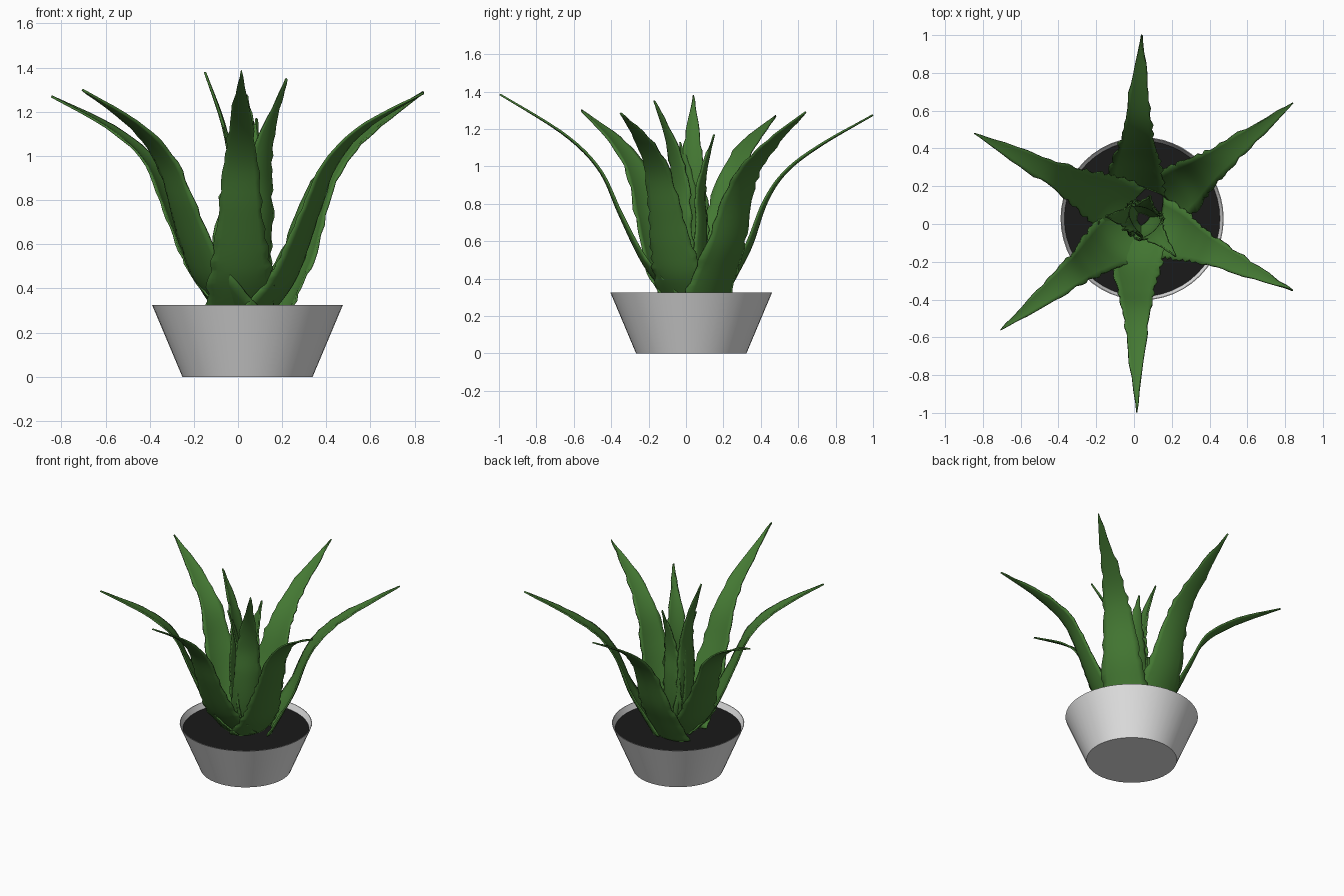
import bpy, bmesh, math, random
from mathutils import Vector

if "Cube" in bpy.data.objects:
    bpy.data.objects.remove(bpy.data.objects["Cube"])

random.seed(4)
CX, CY = 0.043, 0.028          # pot axis


def mat(name, col):
    m = bpy.data.materials.new(name)
    m.diffuse_color = (*col, 1)
    m.use_nodes = True
    m.node_tree.nodes["Principled BSDF"].inputs["Base Color"].default_value = m.diffuse_color
    return m


GREEN = mat("leaf green", (0.058, 0.19, 0.033))
GREY = mat("pot grey", (0.78, 0.78, 0.78))
DARK = mat("soil black", (0.010, 0.010, 0.010))


def make(name, verts, faces, material):
    me = bpy.data.meshes.new(name)
    me.from_pydata(verts, [], faces)
    bm = bmesh.new()
    bm.from_mesh(me)
    bmesh.ops.remove_doubles(bm, verts=bm.verts, dist=1e-5)
    bmesh.ops.recalc_face_normals(bm, faces=bm.faces)
    bm.to_mesh(me)
    bm.free()
    ob = bpy.data.objects.new(name, me)
    bpy.context.collection.objects.link(ob)
    me.materials.append(material)
    bpy.ops.object.select_all(action='DESELECT')
    ob.select_set(True)
    bpy.context.view_layer.objects.active = ob
    bpy.ops.object.shade_smooth_by_angle(angle=math.radians(40))
    return ob


def lathe(name, profile, material, n=48):
    verts = [(CX + r * math.cos(2 * math.pi * i / n), CY + r * math.sin(2 * math.pi * i / n), z)
             for r, z in profile for i in range(n)]
    faces = [(k * n + i, k * n + (i + 1) % n, (k + 1) * n + (i + 1) % n, (k + 1) * n + i)
             for k in range(len(profile) - 1) for i in range(n)]
    return make(name, verts, faces, material)


def spline(pts, t):
    """Catmull-Rom point at t in 0..1 through 2D points."""
    n = len(pts) - 1
    k = min(int(t * n), n - 1)
    f = t * n - k
    p = [Vector(pts[min(max(k + j, 0), n)]) for j in (-1, 0, 1, 2)]
    return 0.5 * (2 * p[1] + (p[2] - p[0]) * f + (2 * p[0] - 5 * p[1] + 4 * p[2] - p[3]) * f * f
                  + (3 * p[1] - p[0] - 3 * p[2] + p[3]) * f ** 3)


def leaf(name, tip, path, widths, cup, ox=CX, rows=32, cols=8):
    """Channelled, toothed leaf; path is (radius, height), stretched gradually so it ends at the tip."""
    d = Vector((tip[0] - ox, tip[1] - CY))
    sr, dz = d.length / path[-1][0], tip[2] - path[-1][1]
    d.normalize()
    n = len(path) - 1
    path = [(r * (1 + (sr - 1) * i / n), z + dz * (i / n) ** 2) for i, (r, z) in enumerate(path)]
    out, side = Vector((d.x, d.y, 0)), Vector((-d.y, d.x, 0))
    verts = []
    for i in range(rows + 1):
        t = i / rows
        p = spline(path, t)
        tan = (spline(path, min(t + .02, 1)) - spline(path, max(t - .02, 0))).normalized()
        nrm = -out * tan.y + Vector((0, 0, tan.x))
        w = spline([(x, 0) for x in widths], t).x
        depth = w * (cup[0] + (cup[1] - cup[0]) * min(1, 1.6 * t))
        c = Vector((ox, CY, 0)) + out * p.x + Vector((0, 0, p.y))
        teeth = [random.uniform(-1, 1) * 0.011 * (1 - t) ** .3 if 0 < i < rows else 0 for _ in (0, 1)]
        for j in range(cols + 1):
            u = 2 * j / cols - 1
            hw = max(w + (teeth[u > 0] if abs(u) == 1 else 0), 0.002)
            verts.append(c + side * u * hw + nrm * depth * u * u)
    n = cols + 1
    faces = [(i * n + j, i * n + j + 1, (i + 1) * n + j + 1, (i + 1) * n + j)
             for i in range(rows) for j in range(cols)]
    ob = make(name, verts, faces, GREEN)
    # thin fleshy thickness
    m = ob.modifiers.new("thickness", 'SOLIDIFY')
    m.thickness, m.offset = 0.01, 0
    return ob


# Pot and soil
lathe("pot", [(0, 0), (.295, 0), (.432, .325), (.428, .325), (.41, .28)], GREY)
lathe("soil", [(0, .285), (.412, .285)], DARK)

# Outer ring of arching leaves: (radius, height) paths and half widths
OUTER = [(.09, .28), (.215, .41), (.295, .55), (.385, .755), (.485, .97), (.67, 1.13), (.97, 1.285)]
INWARD = [(.09, .28), (.195, .41), (.265, .55), (.35, .755), (.455, .97), (.65, 1.135), (.97, 1.285)]
FRONT = [(.09, .28), (.215, .42), (.29, .54), (.388, .75), (.493, .98), (.68, 1.17), (1.02, 1.385)]
BACK = [(.17, .28), (.25, .43), (.325, .58), (.405, .81), (.51, .97), (.69, 1.11), (.97, 1.275)]
WIDTH = [.155, .145, .125, .096, .073, .048, .001]
tips = {"front": ((.015, -.995, 1.385), FRONT, .012), "back": ((.04, 1.0, 1.275), BACK, 0),
        "right_back": ((.84, .64, 1.29), BACK, CX), "right_front": ((.84, -.35, 1.285), INWARD, CX),
        "left_front": ((-.705, -.56, 1.30), OUTER, CX), "left_back": ((-.845, .48, 1.27), OUTER, CX)}
for name, (tip, path, ox) in tips.items():
    leaf("outer_leaf_" + name, tip, path, WIDTH, (.3, .12), ox)

# Upright heart leaves
INNER = [(.03, .28), (.075, .5), (.09, .72), (.085, .92), (.125, 1.13), (.22, 1.37)]
HEART = [.085, .092, .085, .068, .04, .001]
for i, tip in enumerate([(-.15, .04, 1.38), (.22, -.17, 1.35), (.085, .15, 1.17), (-.06, -.03, 1.13)]):
    leaf(f"heart_leaf_{i + 1}", tip, INNER, HEART, (.4, .2))
